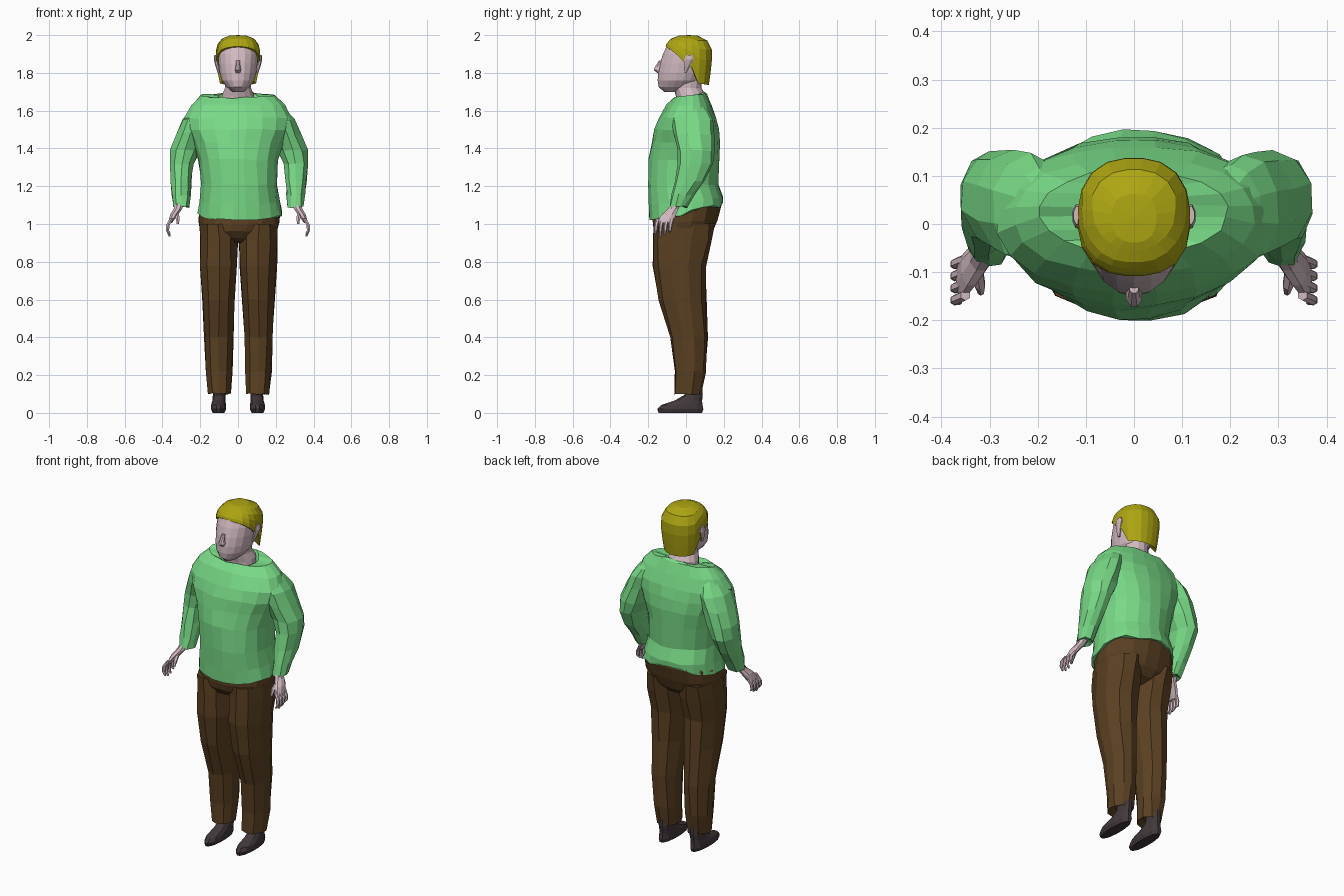
import bpy, bmesh, math, random
from mathutils import Vector

random.seed(4)


def material(name, rgb):
    m = bpy.data.materials.new(name)
    m.diffuse_color = (*rgb, 1)
    return m


SHIRT = material("green knit", (0.19, 0.70, 0.24))
PANTS = material("brown cloth", (0.105, 0.052, 0.016))
HAIR = material("blond hair", (0.42, 0.38, 0.006))
SKIN = material("pale skin", (0.64, 0.49, 0.53))
SHOE = material("dark leather", (0.055, 0.040, 0.043))


def make_object(name, rows, mat, bottom=None, top=None):
    """Skin rows of points into a closed flat-shaded solid."""
    bm = bmesh.new()
    vs = [[bm.verts.new(p) for p in row] for row in rows]
    n = len(rows[0])
    for a, b in zip(vs, vs[1:]):
        for i in range(n):
            j = (i + 1) % n
            bm.faces.new((a[i], a[j], b[j], b[i]))
    for row, tip in ((vs[0], bottom), (vs[-1], top)):
        if tip is None:
            bm.faces.new(row)
        else:
            c = bm.verts.new(tip)
            for i in range(n):
                bm.faces.new((row[i], row[(i + 1) % n], c))
    bmesh.ops.recalc_face_normals(bm, faces=bm.faces)
    mesh = bpy.data.meshes.new(name)
    bm.to_mesh(mesh)
    bm.free()
    mesh.materials.append(mat)
    ob = bpy.data.objects.new(name, mesh)
    bpy.context.collection.objects.link(ob)
    return ob


def superellipse(a, power):
    c, s = math.cos(a), math.sin(a)
    k = (abs(c) ** power + abs(s) ** power) ** (-1 / power)
    return k * c, k * s


def ring(x, y, z, rx, ry, n, power=2.0, tilt=0.0, jitter=0.0):
    """Horizontal superellipse; tilt raises the back and lowers the front."""
    pts = []
    for i in range(n):
        a = 2 * math.pi * (i + 0.5) / n
        c, s = superellipse(a, power)
        p = Vector((x + rx * c, y + ry * s, z + tilt * math.sin(a)))
        pts.append(p + Vector([random.uniform(-jitter, jitter) for _ in range(3)]))
    return pts


def loft(name, rings, mat, n=12, power=2.0, jitter=0.0, side=1, shift=0.0):
    rows = [ring(*r[:5], n, power, r[5] if len(r) > 5 else 0, jitter) for r in rings]
    for row in rows:
        for p in row:
            p.x = p.x * side + shift
    return make_object(name, rows, mat)


def tube(name, pts, radii, mat, side=1, n=6):
    return loft(name, [(*p, r, r) for p, r in zip(pts, radii)], mat, n, side=side)


def interp(table, v):
    for (a, fa), (b, fb) in zip(table, table[1:]):
        if v <= b:
            return fa + (fb - fa) * max(0, v - a) / (b - a)
    return table[-1][1]


# sweater body with uneven hem and dipped neckline
body = [(0.01, 0.0, 1.06, .226, .195, .04), (0.01, 0.0, 1.12, .215, .195, .02),
        (0.007, -.018, 1.21, .203, .187), (0, -.01, 1.34, .210, .187),
        (0, 0.0, 1.43, .240, .181), (0, .004, 1.50, .276, .171),
        (0, .008, 1.56, .285, .155), (0, .016, 1.63, .250, .120),
        (0, .025, 1.68, .195, .085, .012), (0, .025, 1.675, .105, .075, .026),
        (0, .025, 1.64, .07, .055)]
rows = [ring(*r[:5], 20, 2.2, r[5] if len(r) > 5 else 0, .004) for r in body]
for p in rows[0]:
    p.z += random.uniform(-.012, .012)
make_object("sweater_body", rows, SHIRT)

# seat of the trousers
loft("trouser_seat", [(0, -.02, .90, .05, .07), (0, -.018, .925, .13, .125),
                      (.002, -.013, .96, .204, .155), (.005, -.004, 1.01, .215, .171, .01),
                      (.007, .006, 1.07, .217, .183, .03), (.007, .004, 1.11, .207, .182, .02)],
     PANTS, 16, 2.3, .003)

for side, tag in ((-1, "right"), (1, "left")):
    # sleeve from the shoulder over the bent elbow to the cuff
    loft("sleeve_" + tag,
         [(.17, .03, 1.64, .05, .05), (.198, .03, 1.60, .062, .09),
          (.222, .033, 1.55, .076, .112), (.252, .042, 1.475, .080, .110),
          (.283, .055, 1.39, .083, .098), (.302, .052, 1.32, .066, .095),
          (.305, .02, 1.23, .056, .082), (.304, -.018, 1.155, .050, .062),
          (.303, -.042, 1.09, .044, .046), (.303, -.042, 1.10, .025, .025)],
         SHIRT, 10, 2.1, .005, side, .004)
    # trouser leg
    loft("trouser_leg_" + tag,
         [(.106, -.010, 1.0, .102, .160), (.104, -.018, .91, .103, .156),
          (.103, -.034, .78, .100, .138), (.105, -.02, .60, .089, .125),
          (.105, .015, .40, .077, .098), (.103, .02, .22, .071, .082),
          (.1, .008, .10, .060, .072), (.1, .02, .12, .04, .05)],
         PANTS, 10, 2.3, .005, side, .003)
    # shoe
    loft("shoe_" + tag,
         [(.103, -.03, 0, .032, .118), (.103, -.03, .02, .041, .125),
          (.103, -.022, .042, .04, .112), (.101, .012, .065, .036, .075),
          (.1, .04, .095, .034, .05), (.1, .042, .15, .034, .046)],
         SHOE, 12, 2.2, 0, side)
    # palm
    loft("palm_" + tag,
         [(.305, -.045, 1.12, .024, .028), (.318, -.068, 1.08, .024, .030),
          (.338, -.090, 1.05, .022, .04), (.353, -.108, 1.02, .015, .044),
          (.36, -.113, 1.005, .01, .04)], SKIN, 8, 2.2, 0, side)
    # fingers spread from front to back, curling inwards
    for i in range(4):
        y = -.148 + .025 * i
        drop = (.945, .935, .94, .955)[i]
        tube(f"finger_{i + 1}_{tag}",
             [(.350, y, 1.03), (.371, y - .009, .995), (.373, y - .012, .965),
              (.362, y - .014, drop)], (.011, .011, .009, .006), SKIN, side)
    tube("thumb_" + tag, [(.327, -.09, 1.065), (.32, -.125, 1.035), (.318, -.142, 1.0)],
         (.014, .012, .007), SKIN, side)
    # ear
    loft("ear_" + tag,
         [(.101, -.004, 1.80, .007, .008), (.110, .004, 1.835, .010, .017),
          (.117, .016, 1.87, .012, .026), (.117, .018, 1.895, .009, .020)],
         SKIN, 8, side=side)

# neck flaring into the collar
loft("neck", [(0, .025, 1.64, .092, .074), (0, .022, 1.685, .086, .074, .012),
              (0, .008, 1.72, .070, .074), (0, .01, 1.80, .07, .074)], SKIN, 14)

# head, chin to crown
profile = [(1.70, -.115, .0, .030), (1.725, -.145, .05, .060), (1.76, -.150, .08, .088),
           (1.80, -.148, .10, .098), (1.85, -.138, .11, .104), (1.90, -.122, .115, .106),
           (1.935, -.105, .11, .10), (1.975, -.06, .07, .06)]
loft("head", [(0, (f + b) / 2, z, w, (b - f) / 2) for z, f, b, w in profile], SKIN, 18)

# nose
loft("nose", [(0, -.143, 1.80, .012, .010), (0, -.149, 1.815, .018, .024),
              (0, -.145, 1.83, .014, .022), (0, -.134, 1.865, .010, .010)], SKIN, 8)

# hair cap: short fringe, sideburns, long at the nape
hem = [(-1, 1.94), (-.75, 1.928), (-.4, 1.89), (-.2, 1.86), (.12, 1.84), (.4, 1.745), (1, 1.735)]
width = [(1.73, .86), (1.80, .94), (1.87, 1.0), (1.92, 1.0), (1.955, .92), (1.982, .72), (1.997, .4)]
hair_rows = []
for t in (0, .25, .5, .72, .9, 1):
    row = []
    for i in range(20):
        a = 2 * math.pi * (i + .5) / 20
        c, s = superellipse(a, 2.45)
        low = interp(hem, math.sin(a))
        z = low + (1.997 - low) * t
        w = interp(width, z)
        row.append((.117 * w * c, .012 + .126 * w * s, z))
    hair_rows.append(row)
make_object("hair", hair_rows, HAIR, bottom=(0, .01, 1.86), top=(0, .015, 2.0))
